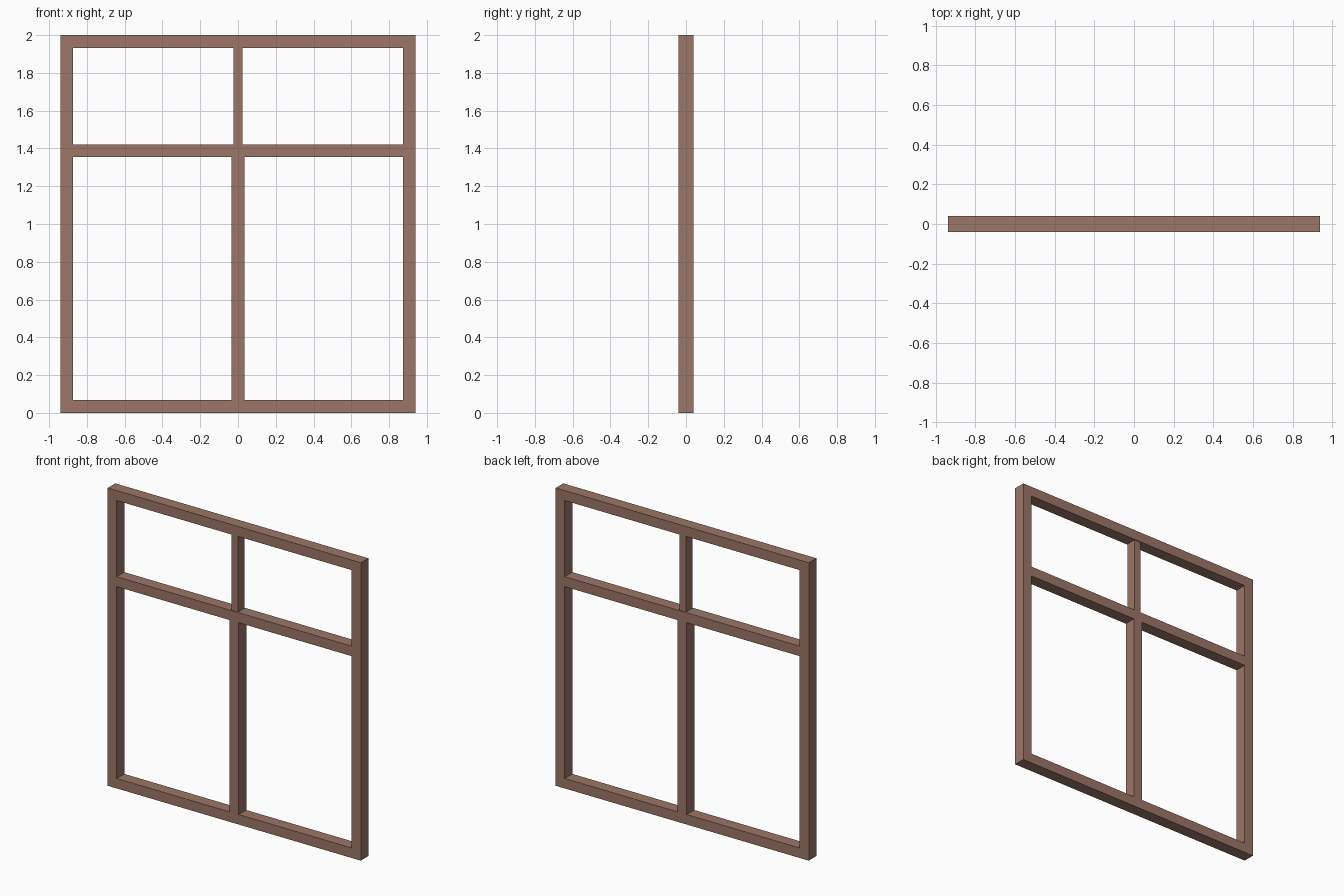
import bpy

if "Cube" in bpy.data.objects:
    bpy.data.objects.remove(bpy.data.objects["Cube"])

wood = bpy.data.materials.new("brown_wood")
wood.diffuse_color = (0.33, 0.18, 0.135, 1)
wood.use_nodes = True
wood.node_tree.nodes["Principled BSDF"].inputs["Base Color"].default_value = wood.diffuse_color

W, H, D, T = 0.94, 2.0, 0.08, 0.067   # half width, height, depth, member width


def bar(name, x0, x1, z0, z1, depth=D):
    bpy.ops.mesh.primitive_cube_add(size=1, location=((x0 + x1) / 2, 0, (z0 + z1) / 2))
    ob = bpy.context.object
    ob.name = name
    ob.scale = (x1 - x0, depth, z1 - z0)
    bpy.ops.object.transform_apply(location=False, rotation=False, scale=True)
    ob.data.materials.append(wood)


# Full-height side stiles
bar("left_stile", -W, -W + T, 0, H)
bar("right_stile", W - T, W, 0, H)

# Horizontal rails fitted between the stiles
mid = 1.355
for name, z in (("bottom_rail", 0), ("transom_rail", mid), ("top_rail", H - T)):
    bar(name, -W + T, W - T, z, z + T)

# Centre uprights: a full-size mullion below, a thinner glazing bar above
bar("lower_mullion", -T / 2, T / 2, T, mid)
bar("upper_glazing_bar", -0.024, 0.024, mid + T, H - T, 0.07)
